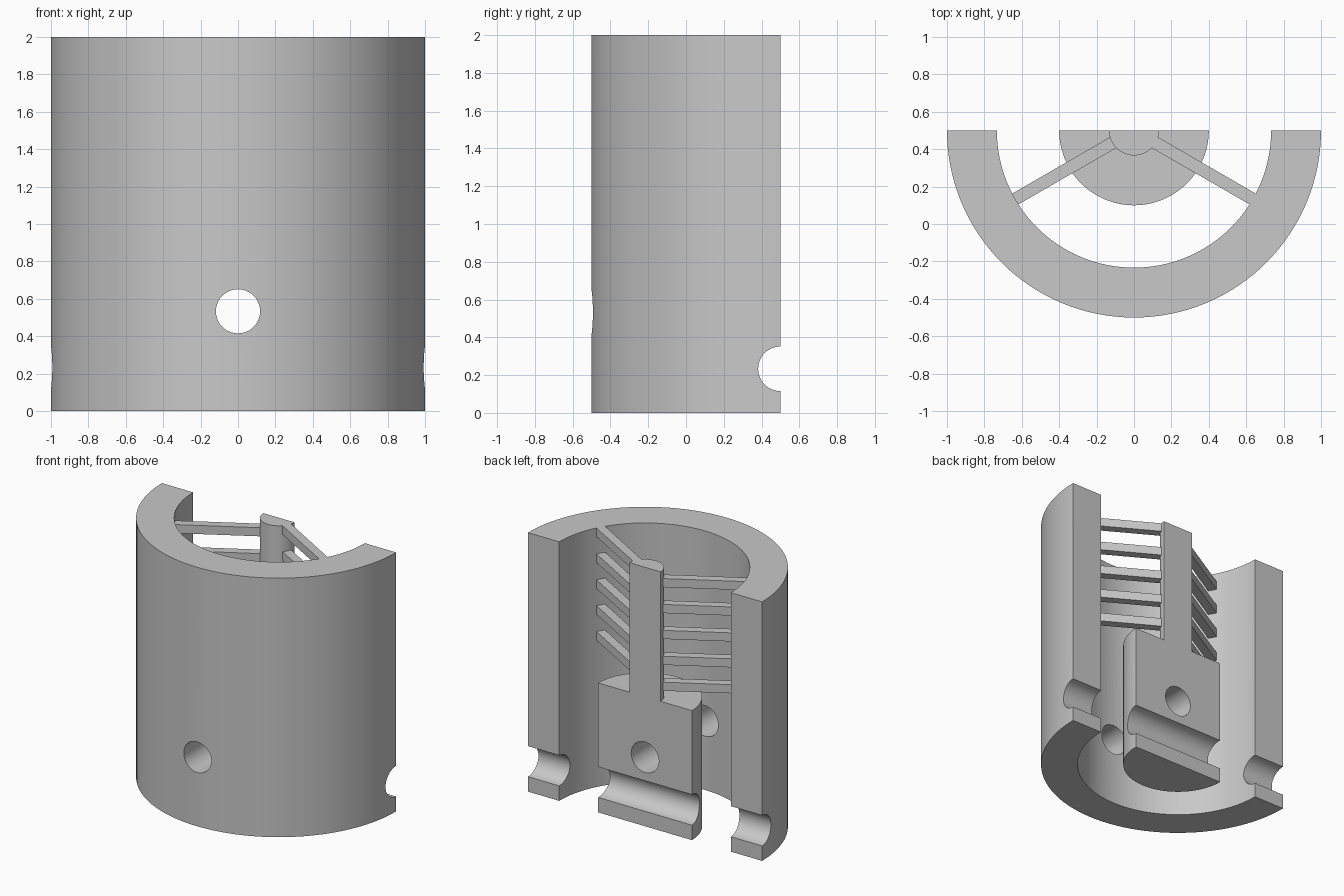
import bpy, bmesh, math
from mathutils import Matrix, Vector

cube = bpy.data.objects.get("Cube")
if cube:
    bpy.data.objects.remove(cube, do_unlink=True)

U = 1 / 15            # basic module of the part
CUT_Y = 0.5           # plane on which the part is halved
SEG = 64

grey = bpy.data.materials.new("plain_grey")
grey.use_nodes = True
COLOUR = (0.58, 0.58, 0.58, 1)
grey.diffuse_color = COLOUR
grey.node_tree.nodes["Principled BSDF"].inputs["Base Color"].default_value = COLOUR


def finish(name, bm):
    bmesh.ops.recalc_face_normals(bm, faces=bm.faces)
    mesh = bpy.data.meshes.new(name)
    bm.to_mesh(mesh)
    bm.free()
    mesh.materials.append(grey)
    obj = bpy.data.objects.new(name, mesh)
    bpy.context.collection.objects.link(obj)
    return obj


def half_arc(radius):
    steps = [math.pi * (1 + i / SEG) for i in range(SEG + 1)]
    return [(radius * math.cos(a), CUT_Y + radius * math.sin(a)) for a in steps]


def extrude(name, outline, z0, z1):
    bm = bmesh.new()
    face = bm.faces.new([bm.verts.new((x, y, z0)) for x, y in outline])
    new = bmesh.ops.extrude_face_region(bm, geom=[face])["geom"]
    top = [v for v in new if isinstance(v, bmesh.types.BMVert)]
    bmesh.ops.translate(bm, verts=top, vec=(0, 0, z1 - z0))
    return finish(name, bm)


def activate(obj):
    bpy.ops.object.select_all(action="DESELECT")
    obj.select_set(True)
    bpy.context.view_layer.objects.active = obj


def cutter(name, axis, location):
    bm = bmesh.new()
    turn = Vector((0, 0, 1)).rotation_difference(Vector(axis)).to_matrix().to_4x4()
    bmesh.ops.create_cone(bm, cap_ends=True, segments=48, radius1=1.77 * U,
                          radius2=1.77 * U, depth=4,
                          matrix=Matrix.Translation(location) @ turn)
    obj = finish(name, bm)
    obj.hide_render = True
    return obj


# Main solids: outer half sleeve, inner half block and its slim shaft
sleeve = extrude("outer_sleeve", half_arc(1) + half_arc(11 * U)[::-1], 0, 2)
block = extrude("inner_block", half_arc(6 * U), 0, 1)
shaft = extrude("center_shaft", half_arc(2 * U), 1, 2)

# Round holes: crosswise on the cut plane and front to back
cutters = [cutter("cross_hole", (1, 0, 0), (0, CUT_Y, 3.5 * U)),
           cutter("front_hole", (0, 1, 0), (0, 0, 8 * U))]
for body in (sleeve, block):
    activate(body)
    for tool in cutters:
        mod = body.modifiers.new(tool.name, "BOOLEAN")
        mod.operation = "DIFFERENCE"
        mod.solver = "EXACT"
        mod.object = tool
        bpy.ops.object.modifier_apply(modifier=mod.name)
for tool in cutters:
    bpy.data.objects.remove(tool, do_unlink=True)

for body in (sleeve, block, shaft):
    activate(body)
    bpy.ops.object.shade_smooth_by_angle(angle=math.radians(30))

# Two ladders of square spokes, one side a module lower than the other
r0, r1 = 1.7 * U, 11.1 * U
for side, angle, top in (("left", -30, 2), ("right", 210, 2 - U)):
    for i in range(5):
        bm = bmesh.new()
        place = (Matrix.Translation((0, CUT_Y, top - 3 * U * i - U / 2))
                 @ Matrix.Rotation(math.radians(angle), 4, "Z")
                 @ Matrix.Translation(((r0 + r1) / 2, 0, 0))
                 @ Matrix.Diagonal((r1 - r0, U, U, 1)))
        bmesh.ops.create_cube(bm, size=1, matrix=place)
        finish(f"{side}_spoke_{i + 1}", bm)
